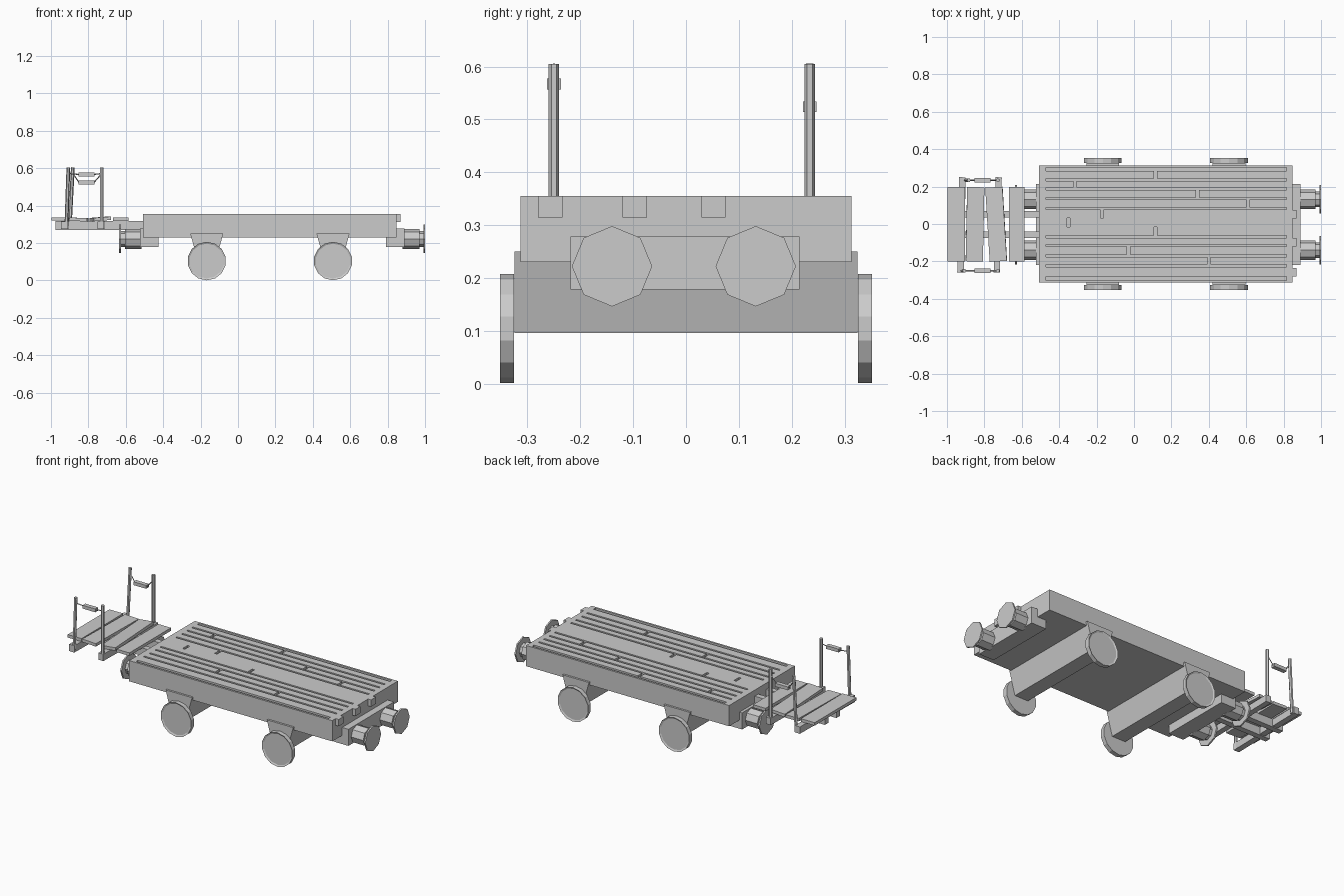
import bpy, bmesh, math
from mathutils import Vector

if "Cube" in bpy.data.objects:
    bpy.data.objects.remove(bpy.data.objects["Cube"])


def mesh_object(name, bm):
    bmesh.ops.recalc_face_normals(bm, faces=bm.faces)
    me = bpy.data.meshes.new(name)
    bm.to_mesh(me)
    bm.free()
    ob = bpy.data.objects.new(name, me)
    bpy.context.collection.objects.link(ob)
    return ob


def box(name, x, y, z, rot=(0, 0, 0)):
    """Box from (min, max) pairs, rotated about its centre."""
    bm = bmesh.new()
    bmesh.ops.create_cube(bm, size=1)
    for v in bm.verts:
        v.co = Vector(c * (r[1] - r[0]) for c, r in zip(v.co, (x, y, z)))
    ob = mesh_object(name, bm)
    ob.location = [sum(r) / 2 for r in (x, y, z)]
    ob.rotation_euler = rot
    return ob


def rod(name, a, b, r, sides=8, r2=None):
    """Cylinder or cone between two points."""
    a, b = Vector(a), Vector(b)
    bm = bmesh.new()
    bmesh.ops.create_cone(bm, cap_ends=True, segments=sides, radius1=r,
                          radius2=r if r2 is None else r2, depth=(b - a).length)
    ob = mesh_object(name, bm)
    ob.location = (a + b) / 2
    ob.rotation_euler = (b - a).to_track_quat('Z', 'Y').to_euler()
    return ob


def extrude_y(name, profile, y0, y1):
    bm = bmesh.new()
    face = bm.faces.new([bm.verts.new((x, y0, z)) for x, z in profile])
    ext = bmesh.ops.extrude_face_region(bm, geom=[face])
    bmesh.ops.translate(bm, vec=(0, y1 - y0, 0),
                        verts=[g for g in ext['geom'] if isinstance(g, bmesh.types.BMVert)])
    return mesh_object(name, bm)


def wheel(name, x, side):
    bm = bmesh.new()
    bmesh.ops.create_cone(bm, cap_ends=True, segments=14, radius1=0.103, radius2=0.103, depth=0.026)
    cap = [f for f in bm.faces if f.normal.z > 0.9]
    bmesh.ops.inset_region(bm, faces=cap, thickness=0.01)
    bmesh.ops.translate(bm, vec=(0, 0, -0.005), verts=cap[0].verts[:])
    ob = mesh_object(name, bm)
    ob.location = (x, side * 0.339, 0.104)
    ob.rotation_euler = (-side * math.pi / 2, 0, 0)


# Deck body with a raised border
TOP, LOW = 0.355, 0.343
X0, X1 = -0.47, 0.815
box("deck_body", (-0.507, 0.848), (-0.313, 0.313), (0.23, LOW))
for s in (-1, 1):
    y = sorted((s * 0.301, s * 0.313))
    box("deck_side_border", (-0.507, 0.848), y, (LOW, TOP))
box("deck_end_border", (-0.507, X0), (-0.302, 0.302), (LOW, TOP))
box("deck_end_border", (X1, 0.848), (-0.302, 0.302), (LOW, TOP))

# Deck planks, each row split at its joint
joints = [None, 0.40, -0.03, None, 0.115, -0.35, -0.17, 0.61, 0.34, -0.315, 0.115]
edges = [-0.288, -0.223, -0.17, -0.115, -0.068, -0.017, 0.032, 0.083, 0.137, 0.188, 0.237, 0.29]
for i, j in enumerate(joints):
    a = edges[i] + (0 if i in (5, 6) else 0.006)
    b = edges[i + 1] - (0 if i in (4, 5) else 0.006)
    cuts = [(X0, X1)] if j is None else [(X0, j - 0.008), (j + 0.008, X1)]
    for c in cuts:
        box("deck_plank", c, (a, b), (LOW, TOP))

# Plank ends sticking out past the deck
for y in (-0.257, -0.097, 0.052):
    box("plank_end", (0.84, 0.868), (y - 0.023, y + 0.023), (0.314, TOP))

# Axle carriers and wheels
for x in (-0.167, 0.508):
    extrude_y("axle_carrier", [(x - 0.088, 0.25), (x + 0.088, 0.25), (x + 0.045, 0.096),
                               (x - 0.045, 0.096)], -0.325, 0.325)
    for s in (-1, 1):
        wheel("wheel", x, s)

# Buffer beams and buffers at both ends
for end, face, lip in ((1, 0.89, 0.84), (-1, -0.525, -0.50)):
    inner = face - end * 0.1
    extrude_y("buffer_beam", [(inner, 0.178), (face, 0.178), (face, 0.278), (lip, 0.278),
                              (lip, 0.24), (inner, 0.24)], -0.219, 0.215)
    for y in (-0.14, 0.132):
        tip = 1.0 if end > 0 else -0.635
        rod("buffer_sleeve", (face - end * 0.01, y, 0.222), (tip - end * 0.03, y, 0.222), 0.053)
        rod("buffer_plunger", (tip - end * 0.031, y, 0.222), (tip - end * 0.005, y, 0.222), 0.042)
        rod("buffer_plate", (tip - end * 0.009, y, 0.222), (tip, y, 0.222), 0.076)

# Gangway bearers and cross beams
for y in (-0.057, 0.052):
    box("gangway_bearer", (-0.975, -0.50), (y - 0.017, y + 0.017), (0.27, 0.318))
box("cross_beam", (-0.94, -0.905), (-0.26, 0.25), (0.275, 0.316), (0, 0, -0.02))
box("cross_beam", (-0.745, -0.712), (-0.26, 0.25), (0.275, 0.316), (0, 0, -0.02))

# Loose gangway boards: centre x, height, yaw, tilt
for x, z, yaw, tilt in ((-0.95, 0.329, 0, 0), (-0.85, 0.326, -0.02, 0.03),
                        (-0.737, 0.329, 0.06, -0.08), (-0.627, 0.328, 0, 0)):
    w = 0.042 if x > -0.7 else 0.046
    box("gangway_board", (x - w, x + w), (-0.2, 0.197), (z - 0.009, z + 0.009), (0, tilt, yaw))

# Railing posts with hanging chain and tube
for y, lean, z in ((-0.25, (-0.918, -0.907), 0.567), (0.234, (-0.9, -0.883), 0.524)):
    rod("railing_post", (lean[0], y, 0.278), (lean[1], y, 0.605), 0.01, 6)
    rod("railing_post", (-0.728, y, 0.278), (-0.728, y, 0.605), 0.01, 6)
    box("hanging_tube", (-0.852, -0.768), (y - 0.013, y + 0.013), (z - 0.01, z + 0.01))
    rod("chain", (lean[1], y, 0.572), (-0.85, y, z), 0.003, 4)
    rod("chain", (-0.77, y, z), (-0.728, y, 0.572), 0.003, 4)
